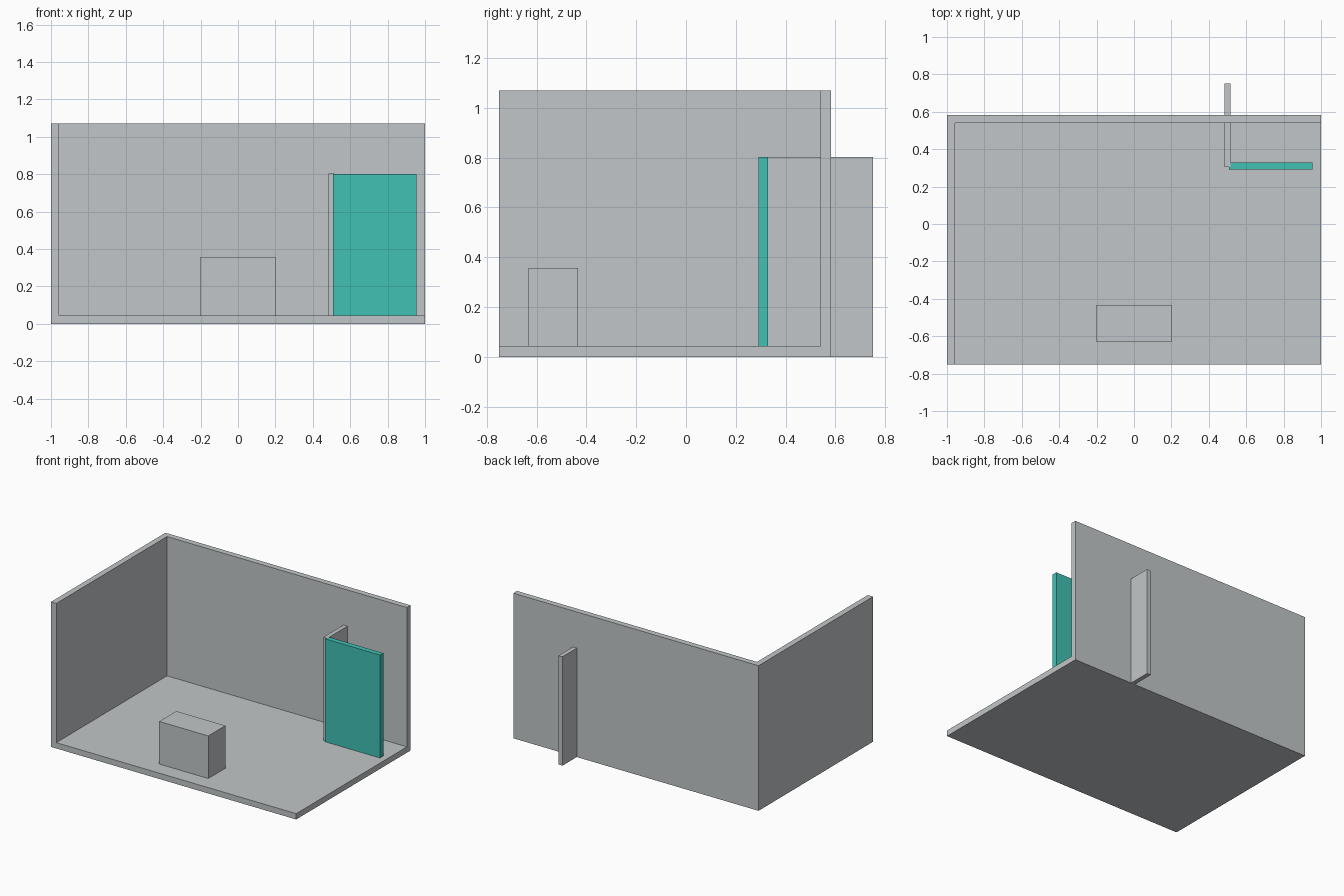
import bpy
import bmesh
from mathutils import Matrix, Vector

if "Cube" in bpy.data.objects:
    bpy.data.objects.remove(bpy.data.objects["Cube"], do_unlink=True)


def make_material(name, colour):
    mat = bpy.data.materials.new(name)
    mat.use_nodes = True
    mat.diffuse_color = colour
    mat.node_tree.nodes["Principled BSDF"].inputs["Base Color"].default_value = colour
    return mat


def make_box(name, low, high, mat, open_sides=()):
    """Box between two corners, leaving out faces that point along open_sides."""
    low, high = Vector(low), Vector(high)
    bm = bmesh.new()
    bmesh.ops.create_cube(bm, size=1, matrix=Matrix.Translation((low + high) / 2)
                          @ Matrix.Diagonal((*(high - low), 1)))
    bm.normal_update()
    removed = [f for f in bm.faces
               if any(f.normal.dot(Vector(side)) > 0.9 for side in open_sides)]
    bmesh.ops.delete(bm, geom=removed, context="FACES")
    mesh = bpy.data.meshes.new(name)
    bm.to_mesh(mesh)
    bm.free()
    mesh.materials.append(mat)
    obj = bpy.data.objects.new(name, mesh)
    bpy.context.collection.objects.link(obj)
    return obj


grey = make_material("light grey", (0.54, 0.565, 0.58, 1))
teal = make_material("teal", (0.053, 0.533, 0.456, 1))

# Floor with two walls: a box open at the front, top and left, thickened inward
room = make_box("room_shell", (-1, -0.75, 0), (1, 0.583, 1.07), grey,
                open_sides=[(0, -1, 0), (0, 0, 1), (1, 0, 0)])
shell = room.modifiers.new("Wall thickness", "SOLIDIFY")
shell.thickness = 0.043
shell.offset = -1
shell.use_even_offset = True

# Counter block standing on the floor
make_box("counter", (-0.2, -0.632, 0.02), (0.2, -0.433, 0.357), grey)

# Partition passing through the back wall, with the coloured panel at its front end
make_box("partition", (0.483, 0.305, 0), (0.515, 0.75, 0.803), grey)
make_box("door_panel", (0.507, 0.292, 0.02), (0.954, 0.33, 0.802), teal)
